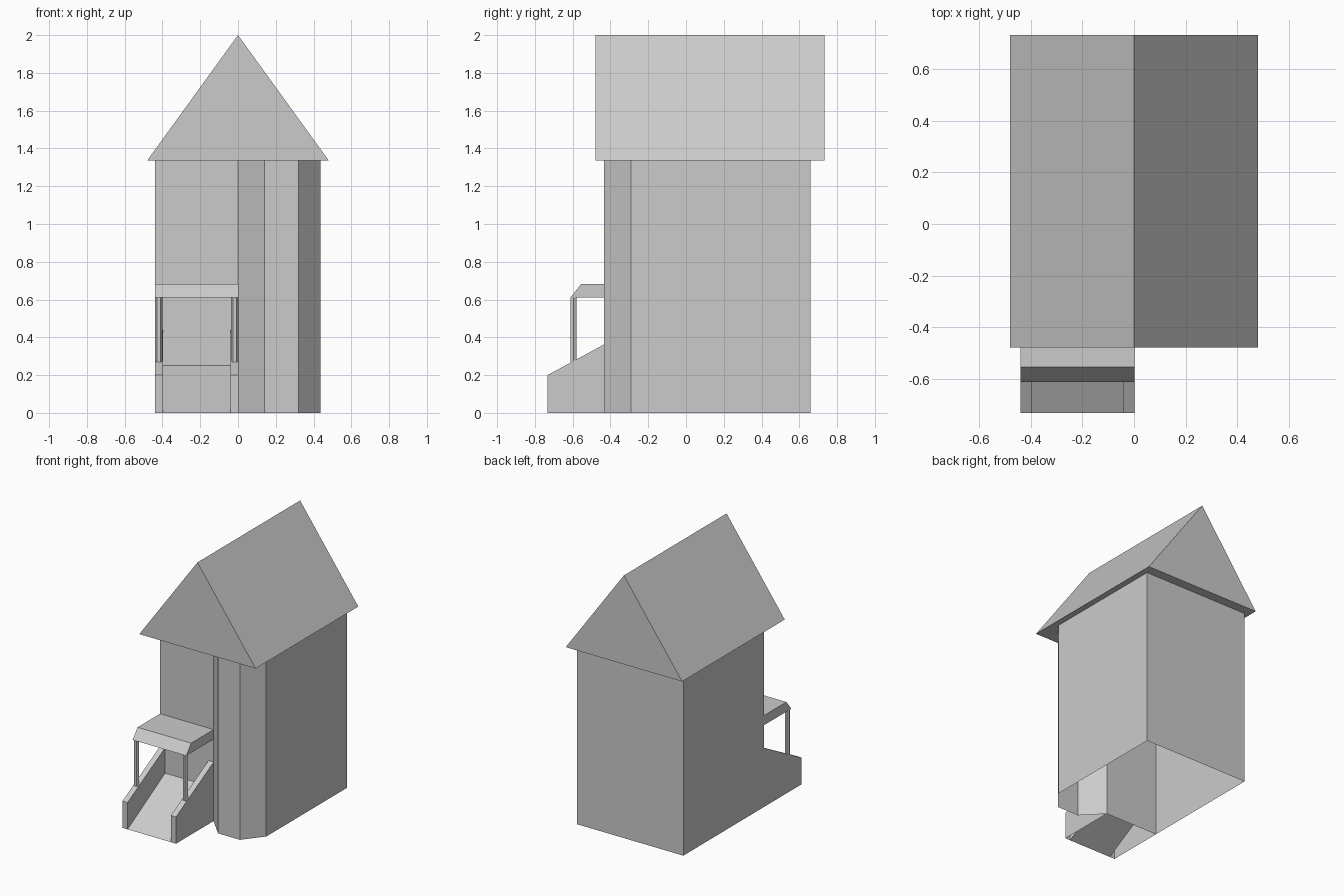
import bpy
import bmesh
from mathutils import Vector

if "Cube" in bpy.data.objects:
    bpy.data.objects.remove(bpy.data.objects["Cube"])


def make_object(name, bm):
    bmesh.ops.recalc_face_normals(bm, faces=bm.faces)
    mesh = bpy.data.meshes.new(name)
    bm.to_mesh(mesh)
    bm.free()
    obj = bpy.data.objects.new(name, mesh)
    bpy.context.collection.objects.link(obj)
    return obj


def prism(name, profile, offset, caps=True):
    """Extrude a closed 3D profile along an offset, optionally with end caps."""
    bm = bmesh.new()
    a = [bm.verts.new(p) for p in profile]
    b = [bm.verts.new(Vector(p) + Vector(offset)) for p in profile]
    n = len(a)
    for i in range(n):
        j = (i + 1) % n
        bm.faces.new((a[i], a[j], b[j], b[i]))
    if caps:
        bm.faces.new(a)
        bm.faces.new(b)
    return make_object(name, bm)


# Walls: open shell with a faceted bay at the front right
plan = [(-0.44, 0.66), (-0.44, -0.29), (0, -0.29), (0.14, -0.435),
        (0.32, -0.435), (0.436, -0.29), (0.436, 0.66)]
prism("house_walls", [(x, y, 0) for x, y in plan], (0, 0, 1.337), caps=False)

# Gable roof with overhang
gable = [(-0.48, 1.337), (0.48, 1.337), (0, 2.0)]
prism("gable_roof", [(x, -0.478, z) for x, z in gable], (0, 1.21, 0))

# Porch canopy with a slanted front
canopy = [(-0.613, 0.61), (-0.555, 0.682), (-0.29, 0.682), (-0.29, 0.61)]
prism("porch_canopy", [(-0.44, y, z) for y, z in canopy], (0.442, 0, 0))

# Porch posts
for side, x in (("left", -0.42), ("right", -0.017)):
    bpy.ops.mesh.primitive_cylinder_add(vertices=6, radius=0.019, depth=0.34,
                                        location=(x, -0.595, 0.44),
                                        rotation=(0, 0, 0.5236))
    bpy.context.object.name = side + "_porch_post"

# Entrance ramp between two sloping side walls, open underneath


def ramp_section(bm, y, wall_top, ramp):
    pts = [(-0.44, 0), (-0.44, wall_top), (-0.398, wall_top), (-0.398, ramp),
           (-0.04, ramp), (-0.04, wall_top), (0.002, wall_top), (0.002, 0)]
    return [bm.verts.new((x, y, z)) for x, z in pts]


bm = bmesh.new()
front = ramp_section(bm, -0.733, 0.2, 0)
back = ramp_section(bm, -0.29, 0.44, 0.25)
for i in range(7):
    bm.faces.new((front[i], front[i + 1], back[i + 1], back[i]))
bm.faces.new(front[:4])
bm.faces.new(front[4:])
make_object("entrance_ramp", bm)
